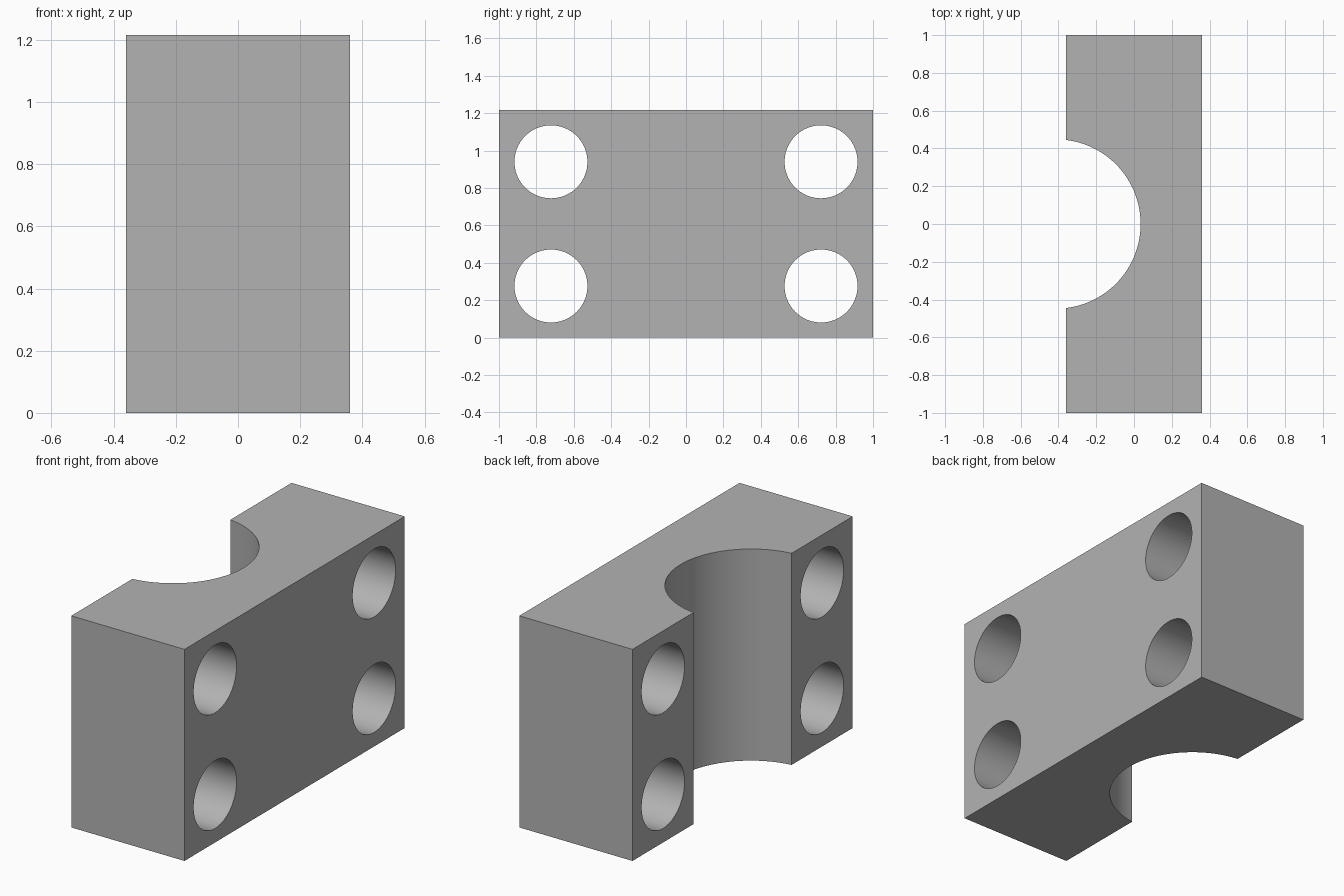
import bpy
import math

if "Cube" in bpy.data.objects:
    bpy.data.objects.remove(bpy.data.objects["Cube"], do_unlink=True)

WIDTH, LENGTH, HEIGHT = 0.72, 2.0, 1.216
BORE_RADIUS, BORE_X = 0.448, -0.413
HOLE_RADIUS, HOLE_Y, HOLE_Z = 0.195, 0.722, 0.332

# Plain grey material
grey = bpy.data.materials.new("plain_grey")
grey.use_nodes = True
colour = (0.45, 0.45, 0.45, 1)
grey.diffuse_color = colour
grey.node_tree.nodes["Principled BSDF"].inputs["Base Color"].default_value = colour

# Block standing on the ground
bpy.ops.mesh.primitive_cube_add(size=1, location=(0, 0, HEIGHT / 2))
block = bpy.context.object
block.name = "clamp_block"
block.scale = (WIDTH, LENGTH, HEIGHT)
bpy.ops.object.transform_apply(location=False, rotation=False, scale=True)
block.data.materials.append(grey)


def cut_cylinder(name, radius, location, rotation=(0, 0, 0), sides=96):
    """Cut a cylinder out of the block."""
    bpy.ops.mesh.primitive_cylinder_add(vertices=sides, radius=radius, depth=2,
                                        location=location, rotation=rotation)
    cutter = bpy.context.object
    cutter.name = name
    cutter.data.materials.append(grey)
    bpy.context.view_layer.objects.active = block
    cut = block.modifiers.new(name, "BOOLEAN")
    cut.operation = "DIFFERENCE"
    cut.solver = "EXACT"
    cut.object = cutter
    bpy.ops.object.modifier_apply(modifier=cut.name)
    bpy.data.objects.remove(cutter, do_unlink=True)


# Half-round saddle through the full height
cut_cylinder("saddle_cutter", BORE_RADIUS, (BORE_X, 0, HEIGHT / 2), sides=128)

# Four bolt holes through the width
for side in (-1, 1):
    for level in (-1, 1):
        cut_cylinder("bolt_hole_cutter", HOLE_RADIUS,
                     (0, side * HOLE_Y, HEIGHT / 2 + level * HOLE_Z),
                     (0, math.pi / 2, 0))

# Smooth the round walls, keep the edges sharp
bpy.ops.object.select_all(action="DESELECT")
block.select_set(True)
bpy.context.view_layer.objects.active = block
bpy.ops.object.shade_smooth_by_angle(angle=math.radians(30))
